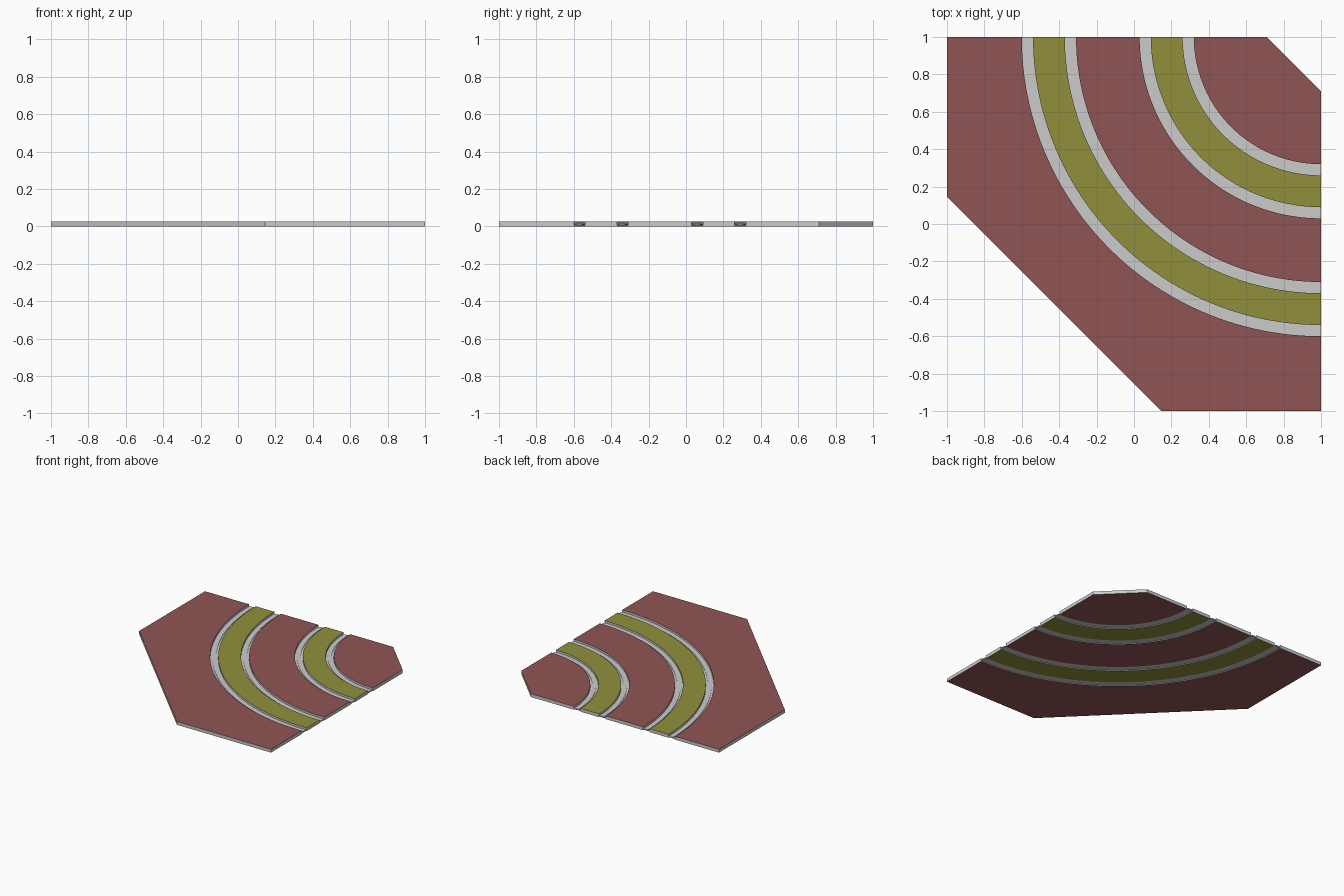
import bpy, bmesh
from math import cos, sin, pi

if "Cube" in bpy.data.objects:
    bpy.data.objects.remove(bpy.data.objects["Cube"])

H = 0.027          # slab thickness
SEG = 48           # steps along each quarter curve
CX = CY = 1.0      # all curves share the back right corner


def material(name, rgb):
    m = bpy.data.materials.new(name)
    m.diffuse_color = (*rgb, 1)
    m.use_nodes = True
    m.node_tree.nodes["Principled BSDF"].inputs["Base Color"].default_value = m.diffuse_color
    return m


RED = material("dull_red", (0.28, 0.09, 0.09))
OLIVE = material("olive", (0.28, 0.28, 0.045))


def arc(r):
    pts = []
    for i in range(SEG + 1):
        a = pi + i * pi / 2 / SEG
        pts.append((CX + r * cos(a), CY + r * sin(a)))
    return pts


def finish(bm, name, mat=None, smooth=False):
    me = bpy.data.meshes.new(name)
    bm.to_mesh(me)
    bm.free()
    ob = bpy.data.objects.new(name, me)
    bpy.context.collection.objects.link(ob)
    if mat:
        me.materials.append(mat)
    if smooth:
        bpy.ops.object.select_all(action='DESELECT')
        ob.select_set(True)
        bpy.context.view_layer.objects.active = ob
        bpy.ops.object.shade_smooth_by_angle(angle=0.5)
    return ob


def slab(name, outline, mat):
    # coloured top and bottom faces
    bm = bmesh.new()
    bm.faces.new([bm.verts.new((x, y, H)) for x, y in outline])
    bm.faces.new([bm.verts.new((x, y, 0)) for x, y in reversed(outline)])
    finish(bm, name + "_faces", mat)
    # grey rim
    bm = bmesh.new()
    lo = [bm.verts.new((x, y, 0)) for x, y in outline]
    hi = [bm.verts.new((x, y, H)) for x, y in outline]
    n = len(outline)
    for i in range(n):
        j = (i + 1) % n
        bm.faces.new((lo[i], lo[j], hi[j], hi[i]))
    finish(bm, name + "_rim", smooth=True)


def sweep(name, profile):
    # closed (radius, z) section swept round the quarter turn
    bm = bmesh.new()
    rings = []
    for i in range(SEG + 1):
        a = pi + i * pi / 2 / SEG
        rings.append([bm.verts.new((CX + r * cos(a), CY + r * sin(a), z))
                      for r, z in profile])
    n = len(profile)
    for p, q in zip(rings, rings[1:]):
        for k in range(n):
            m = (k + 1) % n
            bm.faces.new((p[k], p[m], q[m], q[k]))
    bm.faces.new(rings[0])
    bm.faces.new(rings[-1])
    bmesh.ops.recalc_face_normals(bm, faces=bm.faces)
    finish(bm, name, smooth=True)


def band(r_in, r_out):
    return arc(r_out) + arc(r_in)[::-1]


# flat panels, from the inside corner outwards
slab("inner_corner", arc(0.68) + [(1, 0.71), (0.71, 1)], RED)
slab("inner_strip", band(0.74, 0.91), OLIVE)
slab("middle_panel", band(0.97, 1.31), RED)
slab("outer_strip", band(1.37, 1.54), OLIVE)
slab("outer_panel",
     [(-1, 1), (-1, 0.145), (0.145, -1), (1, -1)] + arc(1.60)[::-1], RED)

# sunken webs with a raised centre joining the panels
for i, r in enumerate((0.71, 0.94, 1.34, 1.57)):
    w, c = 0.03, 0.0125
    sweep(f"groove_web_{i + 1}",
          [(r - w, 0.005), (r + w, 0.005), (r + w, 0.010), (r + c, 0.010),
           (r + c, 0.014), (r - c, 0.014), (r - c, 0.010), (r - w, 0.010)])
